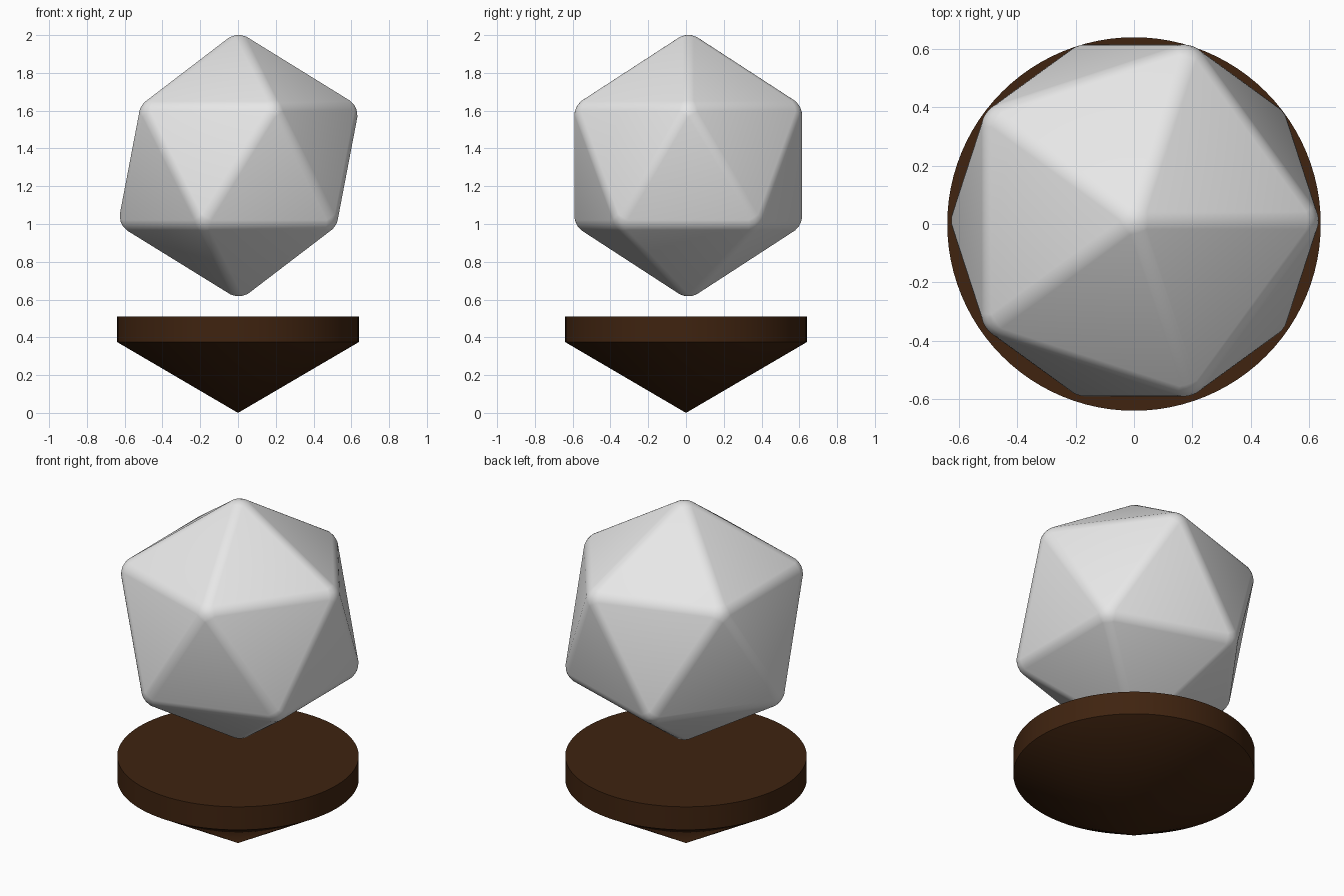
import bpy, bmesh, math
from mathutils import Matrix, Vector

if "Cube" in bpy.data.objects:
    bpy.data.objects.remove(bpy.data.objects["Cube"])


def material(name, rgb):
    m = bpy.data.materials.new(name)
    m.diffuse_color = (*rgb, 1.0)
    m.use_nodes = True
    m.node_tree.nodes["Principled BSDF"].inputs["Base Color"].default_value = m.diffuse_color
    return m


def add_object(name, bm, mat):
    bmesh.ops.recalc_face_normals(bm, faces=bm.faces)
    mesh = bpy.data.meshes.new(name)
    bm.to_mesh(mesh)
    bm.free()
    mesh.materials.append(mat)
    ob = bpy.data.objects.new(name, mesh)
    bpy.context.collection.objects.link(ob)
    return ob


white = material("pale grey", (0.8, 0.8, 0.8))
brown = material("dark brown", (0.05, 0.017, 0.005))

# Floating crystal: icosahedron with softly rounded edges, fitted to its height
bm = bmesh.new()
bmesh.ops.create_icosphere(bm, subdivisions=1, radius=0.712)
bmesh.ops.bevel(bm, geom=bm.edges[:], offset=0.032, offset_type='OFFSET',
                segments=5, profile=0.5, affect='EDGES')
half = max(v.co.z for v in bm.verts)
bmesh.ops.scale(bm, vec=Vector((1, 1, 1)) * (0.691 / half), verts=bm.verts)
bmesh.ops.translate(bm, vec=(0.003, 0.012, 1.309), verts=bm.verts)
for f in bm.faces:
    f.smooth = True
add_object("crystal", bm, white)

# Pedestal: round slab tapering to a point below
RADIUS, TIP, RIM, TOP = 0.64, 0.0, 0.375, 0.51
bm = bmesh.new()
profile = [bm.verts.new((r, 0, z)) for r, z in ((0, TIP), (RADIUS, RIM), (RADIUS, TOP), (0, TOP))]
edges = [bm.edges.new(p) for p in zip(profile, profile[1:])]
bmesh.ops.spin(bm, geom=profile + edges, cent=(0, 0, 0), axis=(0, 0, 1),
               angle=math.tau, steps=96)
bmesh.ops.remove_doubles(bm, verts=bm.verts, dist=0.0005)
pedestal = add_object("pedestal", bm, brown)

# Smooth sides, sharp rims
bpy.context.view_layer.objects.active = pedestal
pedestal.select_set(True)
bpy.ops.object.shade_smooth_by_angle(angle=math.radians(25))
